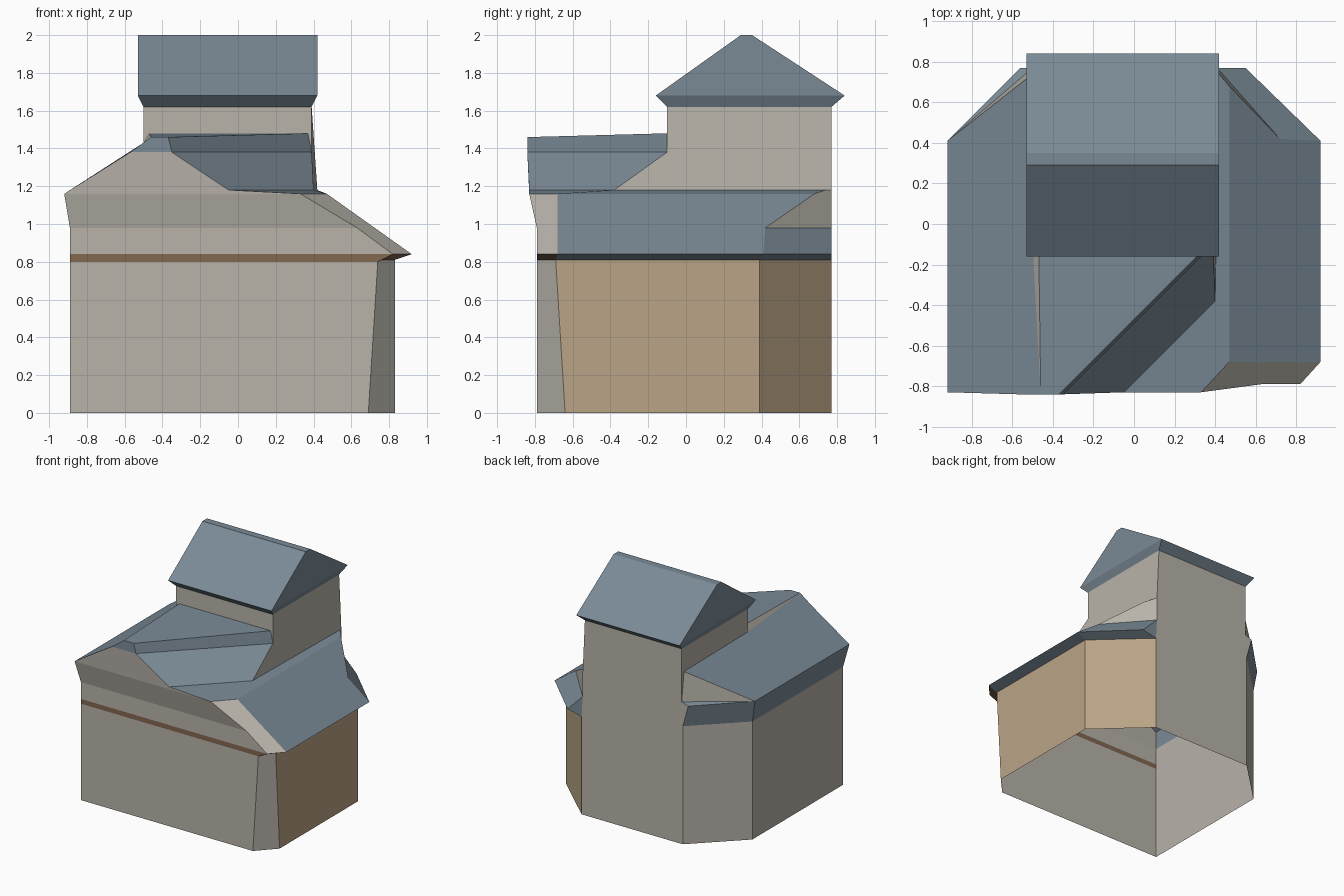
import bpy, bmesh
from mathutils import Vector

if "Cube" in bpy.data.objects:
    bpy.data.objects.remove(bpy.data.objects["Cube"])


def srgb(r, g, b):
    return tuple(((c / 255 + 0.055) / 1.055) ** 2.4 for c in (r, g, b)) + (1,)


def material(name, *rgb):
    m = bpy.data.materials.new(name)
    m.diffuse_color = srgb(*rgb)
    m.use_nodes = True
    m.node_tree.nodes["Principled BSDF"].inputs["Base Color"].default_value = m.diffuse_color
    return m


PLASTER = material("plaster", 184, 179, 170)
TIMBER = material("tan_wall", 186, 164, 134)
SLATE = material("slate", 122, 138, 150)
BROWN = material("brown_trim", 130, 104, 80)


def shell(name, mat, *faces, centre=(-0.05, 0.1, 0.9)):
    """Weld polygons into one flat-shaded shell facing away from centre."""
    bm, seen = bmesh.new(), {}
    for pts in faces:
        vs = []
        for p in pts:
            p = tuple(round(c, 4) for c in p)
            if p not in seen:
                seen[p] = bm.verts.new(p)
            vs.append(seen[p])
        f = bm.faces.new(vs)
        f.normal_update()
        if f.normal.dot(f.calc_center_median() - Vector(centre)) < 0:
            f.normal_flip()
    me = bpy.data.meshes.new(name)
    bm.to_mesh(me)
    bm.free()
    me.materials.append(mat)
    ob = bpy.data.objects.new(name, me)
    bpy.context.collection.objects.link(ob)
    return ob


def at_z(z, *xy):
    return [(x, y, z) for x, y in xy]


def at_y(y, *xz):
    return [(x, y, z) for x, z in xz]


def strip(a, b, closed=False):
    """Quads between two matching point rows."""
    n = len(a)
    return [(a[i], a[(i + 1) % n], b[(i + 1) % n], b[i])
            for i in range(n if closed else n - 1)]


# key point rows, running front to back
left_foot = [(-0.89, -0.79), (-0.89, 0.4), (-0.51, 0.77)]
left_base, left_mid = at_z(0, *left_foot), at_z(0.98, *left_foot)
left_eave = at_z(1.16, (-0.92, -0.83), (-0.92, 0.41), (-0.56, 0.77))
right_base = at_z(0, (0.69, -0.79), (0.83, -0.64), (0.83, 0.39), (0.42, 0.77))
right_top = at_z(0.81, (0.74, -0.79), (0.83, -0.69), (0.83, 0.39), (0.42, 0.77))
right_eave = at_z(0.84, (0.82, -0.79), (0.92, -0.68), (0.92, 0.41), (0.55, 0.77))
hip_f, hip_b = (0.47, -0.68, 1.16), (0.47, 0.68, 1.16)
low_hip, low_back = (0.72, 0.42, 0.98), (0.41, 0.77, 0.98)
front_hip = (0.33, -0.83, 1.16)
tower_l, tower_r = (-0.5, -0.1, 1.43), (0.39, -0.1, 1.38)
back_l, back_r = (-0.5, 0.77, 1.18), (0.41, 0.77, 1.18)
notch_l, notch_r = (-0.5, 0.74, 1.42), (0.42, 0.74, 1.18)
foot_f, foot_r = (-0.05, -0.83, 1.18), (0.4, -0.38, 1.18)
top_l, top_r = (-0.46, -0.84, 1.46), (-0.37, -0.84, 1.46)
deck_l, deck_r = (-0.47, -0.1, 1.48), (0.37, -0.1, 1.48)
shoulder_l, shoulder_r = (-0.57, -0.84, 1.38), (-0.35, -0.84, 1.38)
rect = [(-0.5, -0.1), (0.39, -0.1), (0.39, 0.77), (-0.5, 0.77)]
tower_top = at_z(1.62, *rect)

# walls
shell("left_walls", PLASTER, *strip(left_base, left_mid))
shell("front_wall", PLASTER,
      at_y(-0.79, (-0.89, 0), (0.69, 0), (0.74, 0.8), (-0.89, 0.8)),
      at_y(-0.79, (-0.89, 0.84), (0.82, 0.84), (0.63, 0.98), (-0.89, 0.98)),
      [left_mid[0], (0.63, -0.79, 0.98), front_hip, left_eave[0]],
      [left_eave[0], front_hip, foot_f, shoulder_r, shoulder_l])
shell("front_band", BROWN,
      at_y(-0.79, (-0.89, 0.8), (0.74, 0.8), (0.82, 0.84), (-0.89, 0.84)))
shell("corner_wall", PLASTER, *strip(right_base[:2], right_top[:2]))
shell("right_walls", TIMBER, *strip(right_base[1:], right_top[1:]))
shell("back_wall", PLASTER,
      [left_base[2], right_base[3], right_top[3], low_back, back_r,
       tower_top[2], tower_top[3], back_l, left_mid[2]],
      [left_mid[2], left_eave[2], back_l])

# right roof with eave and hips
shell("right_soffit", SLATE, *strip(right_top[1:], right_eave[1:]),
      [right_top[3], right_eave[3], low_back])
shell("corner_soffit", BROWN, *strip(right_top[:2], right_eave[:2]))
shell("right_roof", SLATE,
      [hip_f, right_eave[1], right_eave[2], low_hip, hip_b],
      [low_hip, right_eave[2], right_eave[3], low_back],
      [foot_f, front_hip, hip_f, hip_b, notch_r, foot_r])
shell("front_hip", PLASTER,
      [front_hip, hip_f, right_eave[1], right_eave[0], (0.63, -0.79, 0.98)])
shell("right_back_gable", PLASTER,
      [low_hip, low_back, back_r, notch_r, hip_b])

# left roof and fascia
shell("left_fascia", SLATE, *strip(left_mid, left_eave))
shell("left_roof", SLATE,
      [left_eave[0], left_eave[1], notch_l, tower_l, top_l, shoulder_l],
      [left_eave[1], left_eave[2], back_l])
shell("left_back_gable", PLASTER, [left_eave[1], back_l, notch_l])
shell("left_roof_edge", PLASTER, [top_l, tower_l, deck_l])

# front roof deck and its diagonal slope
shell("front_roof", SLATE,
      [top_l, top_r, deck_r, deck_l],
      [top_r, shoulder_r, tower_r, deck_r],
      [shoulder_r, foot_f, foot_r, tower_r],
      [shoulder_l, shoulder_r, top_r, top_l])

# tower
shell("tower_walls", PLASTER,
      [tower_l, deck_l, deck_r, tower_r, tower_top[1], tower_top[0]],
      [tower_top[1], tower_r, foot_r, notch_r, back_r, tower_top[2]],
      [tower_top[0], tower_l, notch_l, back_l, tower_top[3]])

# tower roof: sloped soffit plus extruded gable profile
profile = [(-0.16, 1.68), (0.29, 2.0), (0.35, 2.0), (0.84, 1.68)]
gable_l = [(-0.53, y, z) for y, z in profile]
gable_r = [(0.42, y, z) for y, z in profile]
eave = [gable_l[0], gable_r[0], gable_r[3], gable_l[3]]
shell("tower_roof", SLATE, gable_l, gable_r, *strip(gable_l, gable_r),
      *strip(tower_top, eave, True), centre=(-0.05, 0.32, 1.75))
